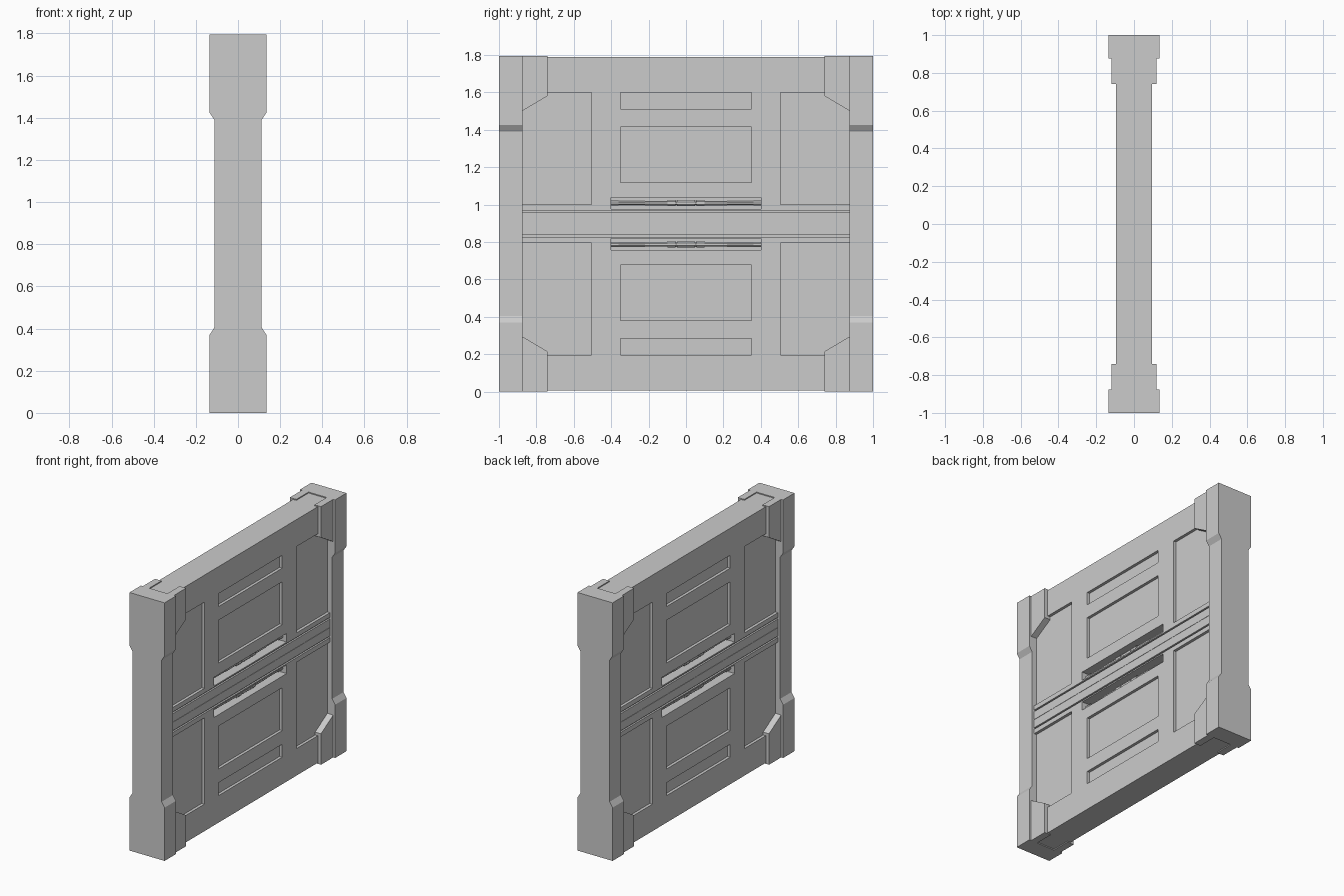
import bpy, bmesh
from mathutils import Vector

if "Cube" in bpy.data.objects:
    bpy.data.objects.remove(bpy.data.objects["Cube"])

H, MID, FACE = 1.795, 0.8975, 0.095   # height, mirror height, door face depth


def finish(name, bm):
    bmesh.ops.recalc_face_normals(bm, faces=bm.faces)
    me = bpy.data.meshes.new(name)
    bm.to_mesh(me)
    bm.free()
    ob = bpy.data.objects.new(name, me)
    bpy.context.collection.objects.link(ob)
    return ob


def prism(bm, pts, axis, a, b):
    """Extrude a closed profile along x or y from a to b."""
    place = (lambda p, d: (d, p[0], p[1])) if axis == 'x' else (lambda p, d: (p[0], d, p[1]))
    f = bm.faces.new([bm.verts.new(place(p, a)) for p in pts])
    ext = bmesh.ops.extrude_face_region(bm, geom=[f])
    step = Vector((b - a, 0, 0)) if axis == 'x' else Vector((0, b - a, 0))
    verts = [v for v in ext['geom'] if isinstance(v, bmesh.types.BMVert)]
    bmesh.ops.translate(bm, verts=verts, vec=step)


def box(bm, x0, x1, y0, y1, z0, z1):
    prism(bm, [(y0, z0), (y1, z0), (y1, z1), (y0, z1)], 'x', x0, x1)


def flip(z, up):
    return z if up else 2 * MID - z


# Door slab with all recesses cut on both faces
bm = bmesh.new()
box(bm, -FACE, FACE, -0.88, 0.88, 0.007, H - 0.007)
door = finish("door_slab", bm)

# (y0, y1, z0, z1, depth) on the upper half
recesses = [
    (-0.35, 0.35, 1.51, 1.60, 0.02),       # narrow window
    (-0.35, 0.35, 1.117, 1.415, 0.02),     # large window
    (0.505, 0.92, 1.0, 1.60, 0.02),        # side panels
    (-0.92, -0.505, 1.0, 1.60, 0.02),
    (-0.40, 0.40, 0.977, 1.037, 0.07),     # handle slot
    (-0.92, 0.92, 0.957, 0.968, 0.012),    # band groove
]
bm = bmesh.new()
for s in (-1, 1):
    for up in (True, False):
        for y0, y1, z0, z1, d in recesses:
            box(bm, s * (FACE - d), s * (FACE + 0.03), y0, y1, flip(z0, up), flip(z1, up))
    # central seam between the two leaves
    box(bm, s * (FACE - 0.006), s * (FACE + 0.03), -0.92, 0.92, MID - 0.001, MID + 0.001)
cutter = finish("recess_cutter", bm)
cutter.hide_render = True
mod = door.modifiers.new("recesses", 'BOOLEAN')
mod.operation, mod.solver, mod.object = 'DIFFERENCE', 'EXACT', cutter
bpy.context.view_layer.objects.active = door
bpy.ops.object.modifier_apply(modifier=mod.name)
bpy.data.objects.remove(cutter)

# Side pillars, thicker at top and bottom
half = [(0.135, 0), (0.135, 0.37), (0.112, 0.405), (0.112, 1.39), (0.135, 1.425), (0.135, H)]
profile = half + [(-x, z) for x, z in reversed(half)]
for side, s in (("left", -1), ("right", 1)):
    bm = bmesh.new()
    prism(bm, profile, 'y', s * 0.875, s * 1.0)
    finish("pillar_" + side, bm)

# Corner brackets with sloped inner ends
bm = bmesh.new()
for sx in (-1, 1):
    for sy in (-1, 1):
        for up in (True, False):
            pts = [(0.876, 1.50), (0.741, 1.58), (0.741, H), (0.876, H)]
            prism(bm, [(sy * y, flip(z, up)) for y, z in pts], 'x', sx * 0.07, sx * 0.12)
finish("corner_brackets", bm)

# Handle bars with clamps and a centre grip, set inside the slots
oct_r = [(1, .41), (.41, 1), (-.41, 1), (-1, .41), (-1, -.41), (-.41, -1), (.41, -1), (1, -.41)]
bm = bmesh.new()
for s in (-1, 1):
    for up in (True, False):
        cx, cz = s * 0.052, flip(1.008, up)
        for y0, y1, r in ((-0.4, 0.4, 0.010), (-0.4, -0.36, 0.014), (0.36, 0.4, 0.014),
                          (-0.22, -0.1, 0.012), (0.1, 0.22, 0.012), (-0.1, -0.055, 0.017),
                          (0.055, 0.1, 0.017), (-0.048, 0.048, 0.016)):
            prism(bm, [(cx + r * a, cz + r * b) for a, b in oct_r], 'y', y0, y1)
finish("handle_bars", bm)
